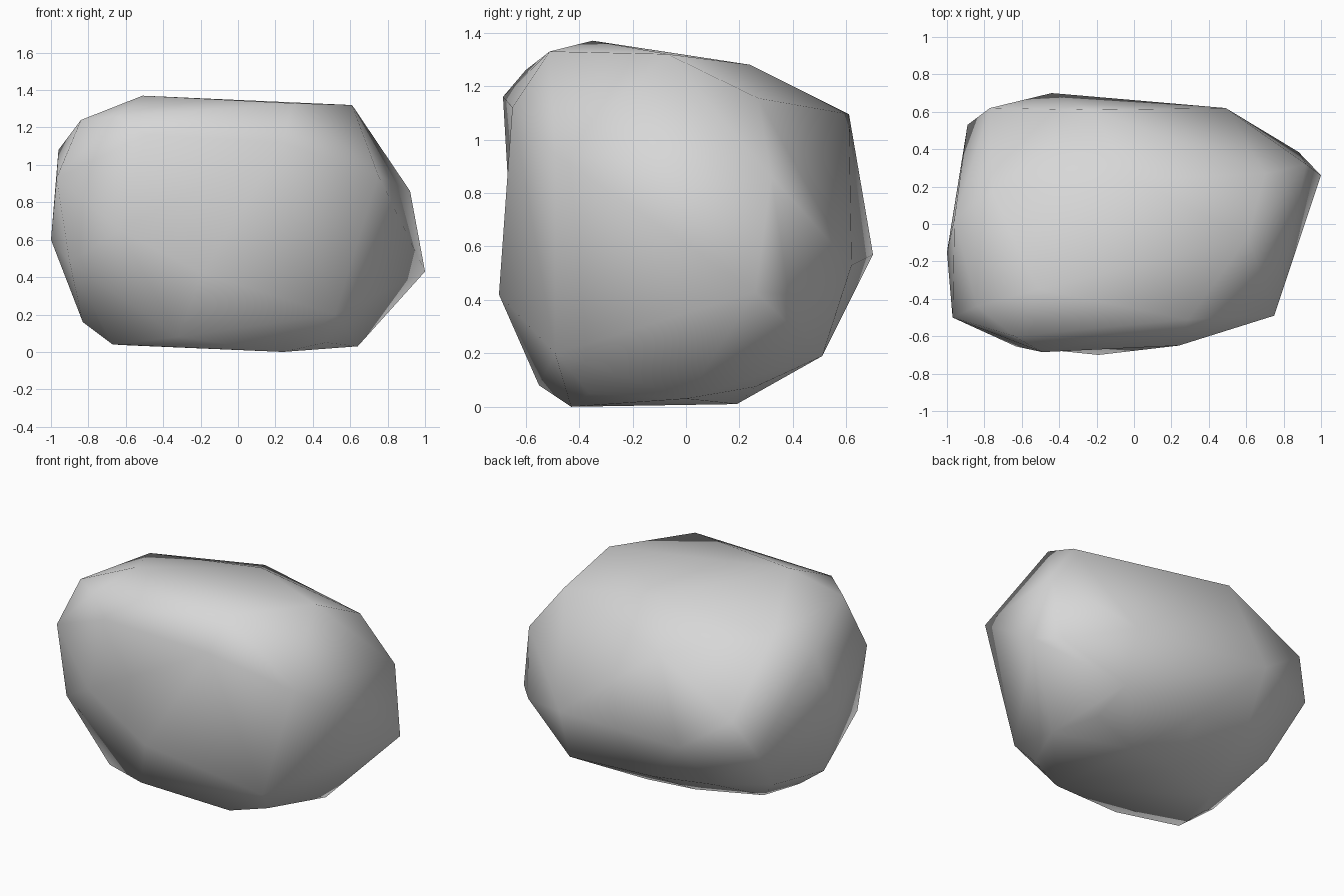
import bpy, bmesh
from mathutils import Vector

if "Cube" in bpy.data.objects:
    bpy.data.objects.remove(bpy.data.objects["Cube"])

# Corner points of a chipped boulder, grouped by region
top = [(-.51, -.35, 1.37), (.29, -.51, 1.33), (.61, -.07, 1.32), (0, .24, 1.28),
       (-.64, -.60, 1.26), (-.84, -.44, 1.24), (-.76, .17, 1.20), (.70, .27, 1.155)]
brow, chin = (-.49, -.685, 1.16), (-.19, -.70, .42)
front = [brow, chin, (.24, -.65, 1.12), (-.63, -.655, .65), (.52, -.49, .20)]
right = [(.75, -.49, .945), (.92, .32, .86), (1, .26, .43), (.88, .385, .42)]
back = [(-.23, .61, 1.095), (-.77, .62, .80), (-.44, .70, .57), (.49, .62, .53),
        (.49, .51, .19), (-.10, .49, .21), (-.50, .43, .24)]
left = [(-.96, .03, 1.08), (-.97, -.50, .93), (-1, -.15, .60), (-.89, .53, .57),
        (-.90, -.50, .48), (-.82, .26, .26), (-.83, -.25, .16)]
bottom = [(.64, 0, .03), (.24, -.43, 0), (.47, -.36, .05), (-.32, -.55, .08),
          (-.67, -.38, .04), (-.70, -.18, .065), (-.58, .02, .035), (-.18, .16, .02),
          (.15, .19, .01), (.50, .26, .075)]

# Wrap the corners in a tight hull
bm = bmesh.new()
for p in top + front + right + back + left + bottom:
    bm.verts.new(p)
bmesh.ops.convex_hull(bm, input=bm.verts[:])
loose = [v for v in bm.verts if not v.link_faces]
bmesh.ops.delete(bm, geom=loose, context='VERTS')

# Turn the front ridge into a shallow hollow
for e in bm.edges[:]:
    if all(any((v.co - Vector(p)).length < 1e-3 for v in e.verts) for p in (brow, chin)):
        bmesh.ops.rotate_edges(bm, edges=[e], use_ccw=False)
        break
bmesh.ops.recalc_face_normals(bm, faces=bm.faces[:])
for f in bm.faces:
    f.smooth = True

mesh = bpy.data.meshes.new("boulder")
bm.to_mesh(mesh)
bm.free()

# Plain stone colour
stone = bpy.data.materials.new("grey stone")
stone.diffuse_color = (.68, .68, .68, 1)
stone.use_nodes = True
stone.node_tree.nodes["Principled BSDF"].inputs["Base Color"].default_value = stone.diffuse_color
mesh.materials.append(stone)
boulder = bpy.data.objects.new("boulder", mesh)
bpy.context.collection.objects.link(boulder)
